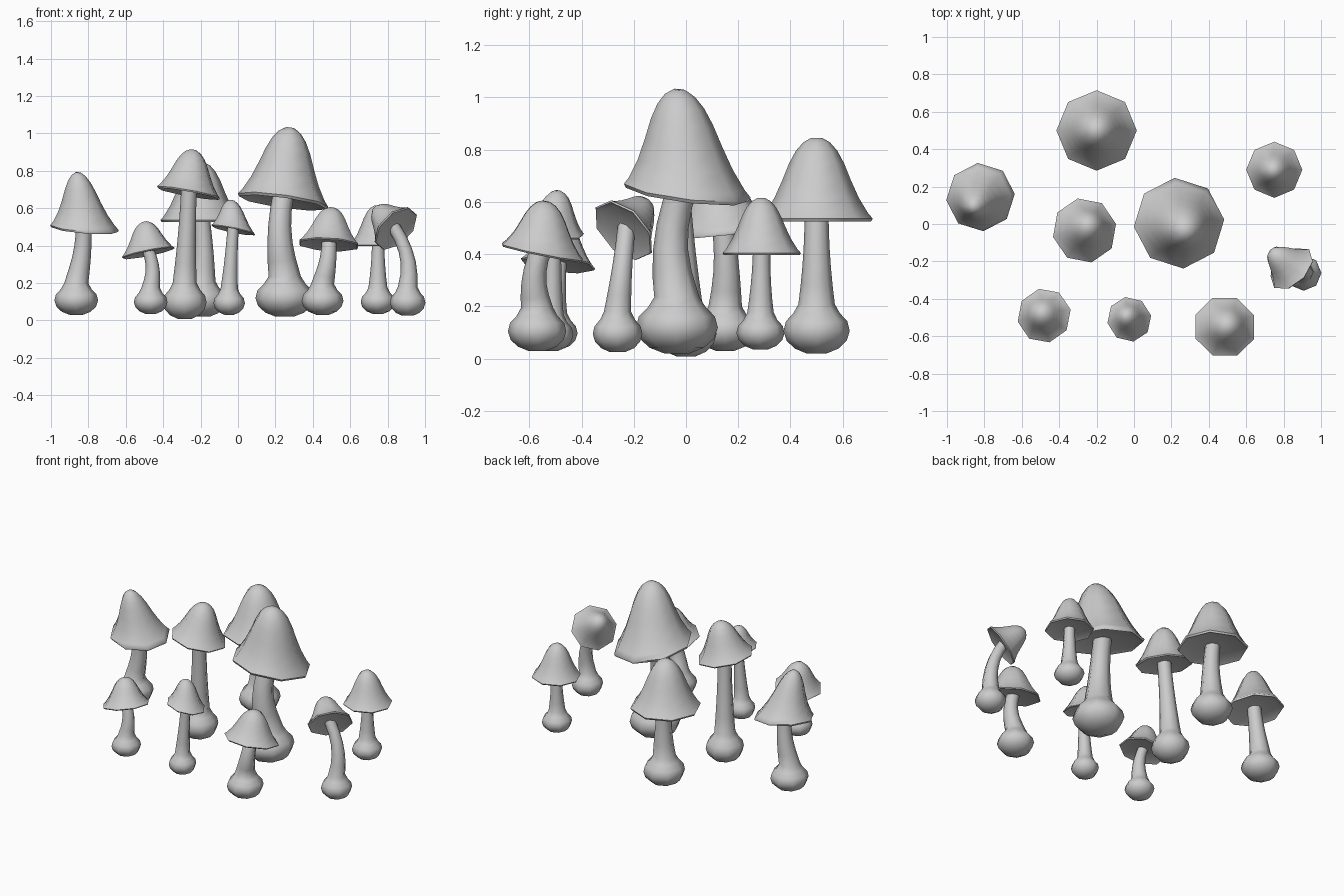
import bpy, bmesh, math
from mathutils import Vector

if "Cube" in bpy.data.objects:
    bpy.data.objects.remove(bpy.data.objects["Cube"])

SIDES = 8

def loft(name, rings, phase):
    """Skin a list of (centre, normal, radius) rings and close both ends."""
    bm = bmesh.new()
    loops = []
    for c, n, r in rings:
        q = Vector((0, 0, 1)).rotation_difference(n.normalized())
        angles = [math.radians(phase) + math.tau * i / SIDES for i in range(SIDES)]
        loops.append([bm.verts.new(c + q @ Vector((r * math.cos(a), r * math.sin(a), 0))) for a in angles])
    for lo, hi in zip(loops, loops[1:]):
        for i in range(SIDES):
            j = (i + 1) % SIDES
            bm.faces.new((lo[i], lo[j], hi[j], hi[i]))
    for loop, ring in ((loops[0], rings[0]), (loops[-1], rings[-1])):
        tip = bm.verts.new(ring[0])
        for i in range(SIDES):
            bm.faces.new((loop[i], loop[(i + 1) % SIDES], tip))
    bmesh.ops.recalc_face_normals(bm, faces=bm.faces)
    me = bpy.data.meshes.new(name)
    bm.to_mesh(me)
    bm.free()
    ob = bpy.data.objects.new(name, me)
    bpy.context.collection.objects.link(ob)
    bpy.ops.object.select_all(action='DESELECT')
    ob.select_set(True)
    bpy.context.view_layer.objects.active = ob
    bpy.ops.object.shade_smooth_by_angle(angle=math.radians(60))

# (height fraction, radius fraction): shallow underside, rim, then bell
CAP = [(.04, .15), (.035, .8), (-.015, .97), (.02, 1), (.09, .91), (.27, .75),
       (.48, .61), (.68, .49), (.83, .37), (.93, .24), (.985, .1)]

def mushroom(name, rim, apex, r, base, bulb, tilt=(0, 0), bend=(0, 0), phase=5, foot=.03, slim=0):
    rim, apex = Vector(rim), Vector(apex)
    axis = apex - rim
    normal = Vector((*tilt, 1))
    # bell cap
    loft(name + "_cap", [(rim + axis * t, normal, r * k * (1 - slim * t)) for t, k in CAP], phase)
    # round bulb at the foot
    up, top = Vector((0, 0, 1)), .082 + .9 * bulb
    height = top - foot
    rings = []
    for i in range(6):
        a = math.radians(-72 + 23.5 * i)
        rings.append((Vector((*base, foot + height * (.5 + .525 * math.sin(a)))), up, bulb * math.cos(a)))
    # bent, tapering stem up into the cap
    start = Vector((*base, top + .012))
    end = rim + axis * .13
    offset = Vector((*bend, 0)) * 4
    for i in range(6):
        s = i / 5
        p = start.lerp(end, s) + offset * s * (1 - s)
        d = (end - start) + offset * (1 - 2 * s)
        rings.append((p, d if i else up, bulb * (.36 + .19 * (1 - s) ** 2)))
    loft(name + "_stem", rings, 0)

mushroom("left", (-.82, .145, .49), (-.855, .09, .795), .185, (-.865, .15), .117,
         tilt=(.08, -.12), bend=(.012, .01), slim=.15)
mushroom("back", (-.2, .5, .53), (-.2, .5, .85), .215, (-.19, .5), .127, bend=(.01, 0), phase=0, foot=.02)
mushroom("tall_slim", (-.265, -.035, .68), (-.238, -.01, .915), .175, (-.285, 0), .117,
         tilt=(.18, .08), phase=12, foot=.008)
mushroom("largest", (.24, .005, .635), (.28, -.025, 1.035), .245, (.25, -.035), .157,
         tilt=(.14, .12), bend=(-.025, -.04), foot=.02)
mushroom("right_back", (.75, .29, .4), (.745, .288, .618), .15, (.748, .285), .092, phase=0, foot=.035)
mushroom("drooping", (.845, -.24, .49), (.735, -.145, .6), .14, (.907, -.262), .095,
         tilt=(-1, 1), bend=(.035, 0), foot=.025)
mushroom("front_right", (.485, -.55, .405), (.5, -.535, .605), .17, (.452, -.57), .112,
         tilt=(.06, .2), bend=(.01, -.022), phase=22.5)
mushroom("front_small", (-.025, -.51, .482), (-.032, -.49, .645), .121, (-.047, -.515), .084,
         tilt=(.2, .1), phase=10)
mushroom("front_left", (-.48, -.49, .36), (-.5, -.475, .53), .147, (-.467, -.505), .09,
         tilt=(-.2, .1), bend=(.018, 0), phase=12, foot=.035)
